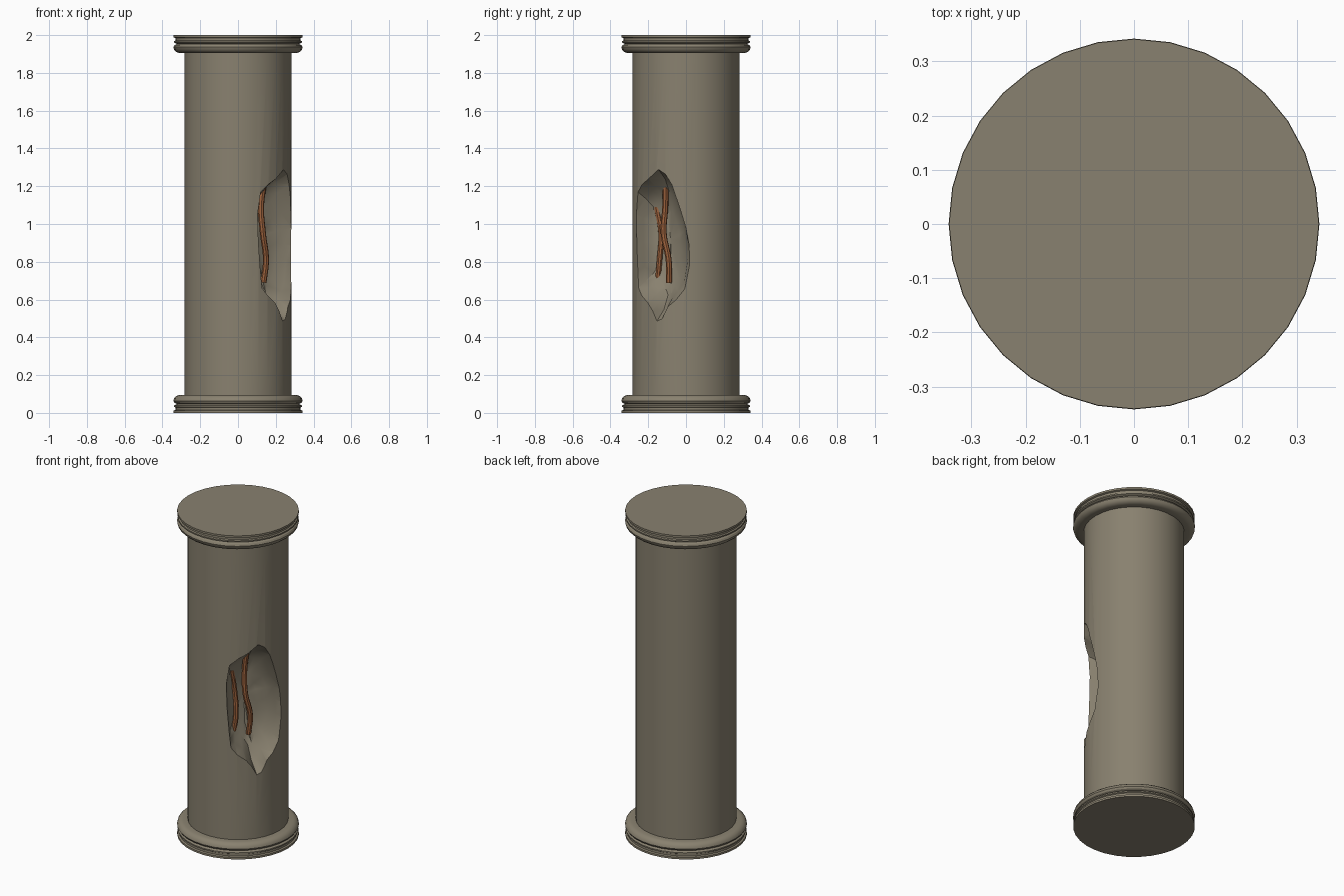
import bpy, bmesh, math, random
from mathutils import Vector

if "Cube" in bpy.data.objects:
    bpy.data.objects.remove(bpy.data.objects["Cube"])

random.seed(4)


def material(name, rgb):
    m = bpy.data.materials.new(name)
    m.diffuse_color = (*rgb, 1)
    m.use_nodes = True
    m.node_tree.nodes["Principled BSDF"].inputs["Base Color"].default_value = m.diffuse_color
    return m


STONE = material("weathered stone", (0.25, 0.22, 0.16))
RUST = material("rusty iron", (0.33, 0.12, 0.045))


def finish(name, bm, mat):
    bmesh.ops.recalc_face_normals(bm, faces=bm.faces)
    me = bpy.data.meshes.new(name)
    bm.to_mesh(me)
    bm.free()
    ob = bpy.data.objects.new(name, me)
    bpy.context.collection.objects.link(ob)
    me.materials.append(mat)
    return ob


def activate(ob):
    bpy.ops.object.select_all(action='DESELECT')
    ob.select_set(True)
    bpy.context.view_layer.objects.active = ob


def loft(bm, rings):
    """Bridge equal-length closed rings of points; returns vertex rings."""
    vs = [[bm.verts.new(p) for p in r] for r in rings]
    n = len(vs[0])
    for a, b in zip(vs, vs[1:]):
        for i in range(n):
            j = (i + 1) % n
            bm.faces.new((a[i], a[j], b[j], b[i]))
    return vs


# column: turned profile, mirrored top and bottom
half = [(0.341, 0), (0.341, 0.012), (0.331, 0.016), (0.331, 0.028),
        (0.338, 0.032), (0.338, 0.04), (0.324, 0.047), (0.336, 0.053),
        (0.342, 0.064), (0.338, 0.078), (0.325, 0.09), (0.31, 0.095),
        (0.282, 0.095)]
profile = half + [(r, 2 - z) for r, z in reversed(half)]
SIDES = 32
bm = bmesh.new()
rings = loft(bm, [[(r * math.cos(math.tau * i / SIDES), r * math.sin(math.tau * i / SIDES), z)
                   for i in range(SIDES)] for r, z in profile])
bm.faces.new(rings[0])
bm.faces.new(rings[-1])
column = finish("column", bm, STONE)

# broken hollow: jagged outline (sideways, height) lofted inwards
ang = math.radians(-31)
out = Vector((math.cos(ang), math.sin(ang), 0))
side = Vector((-math.sin(ang), math.cos(ang), 0))
outline = [(0, 1.29), (0.04, 1.265), (0.075, 1.21), (0.118, 1.08), (0.145, 0.98),
           (0.16, 0.89), (0.163, 0.79), (0.14, 0.655), (0.1, 0.6), (0.053, 0.56),
           (0.02, 0.495), (-0.01, 0.485), (-0.04, 0.54), (-0.07, 0.58), (-0.12, 0.62),
           (-0.15, 0.66), (-0.158, 0.75), (-0.168, 0.9), (-0.172, 1.05),
           (-0.157, 1.17), (-0.11, 1.215), (-0.066, 1.24)]


def hollow_ring(scale, f):
    pts = []
    for t, z in outline:
        t2 = -0.02 * (1 - scale) + t * scale
        z2 = 0.92 + (z - 0.92) * scale
        surf = math.sqrt(0.283 ** 2 - t2 ** 2)
        floor = 0.128 + 0.2 * max(t2, -0.05)
        d = surf + (floor - surf) * f
        if 0 < f < 1:
            d += random.uniform(-0.007, 0.007)
        pts.append(out * d + side * t2 + Vector((0, 0, z2)))
    return pts


outer = [out * 0.42 + side * t + Vector((0, 0, z)) for t, z in outline]
bm = bmesh.new()
rings = loft(bm, [outer] + [hollow_ring(s, f) for s, f in
                            ((1, 0), (0.86, 0.45), (0.68, 0.8), (0.4, 0.95))])
bm.faces.new(rings[0])
tip = bm.verts.new(out * 0.125 + side * -0.02 + Vector((0, 0, 0.92)))
last = rings[-1]
for i in range(len(last)):
    bm.faces.new((last[i], last[(i + 1) % len(last)], tip))
bmesh.ops.triangulate(bm, faces=bm.faces)
cutter = finish("hollow_cutter", bm, STONE)
cutter.hide_render = True

activate(column)
mod = column.modifiers.new("hollow", 'BOOLEAN')
mod.operation = 'DIFFERENCE'
mod.solver = 'EXACT'
mod.object = cutter
bpy.ops.object.modifier_apply(modifier=mod.name)
bpy.data.objects.remove(cutter)
activate(column)
bpy.ops.object.shade_smooth_by_angle(angle=math.radians(32))


# exposed bent reinforcing bars
def bar(name, pts, radius):
    cu = bpy.data.curves.new(name, 'CURVE')
    cu.dimensions = '3D'
    cu.bevel_depth = radius
    cu.bevel_resolution = 2
    cu.resolution_u = 6
    cu.use_fill_caps = True
    sp = cu.splines.new('BEZIER')
    sp.bezier_points.add(len(pts) - 1)
    for bp, p in zip(sp.bezier_points, pts):
        bp.co = p
        bp.handle_left_type = bp.handle_right_type = 'AUTO'
    cu.materials.append(RUST)
    ob = bpy.data.objects.new(name, cu)
    bpy.context.collection.objects.link(ob)
    activate(ob)
    bpy.ops.object.convert(target='MESH')
    bpy.ops.object.shade_smooth_by_angle(angle=math.radians(40))


bar("long_bar", [(0.14, -0.108, 1.24), (0.122, -0.11, 1.09), (0.132, -0.118, 0.95),
                 (0.148, -0.092, 0.81), (0.135, -0.09, 0.69)], 0.016)
bar("short_bar", [(0.062, -0.155, 1.09), (0.07, -0.132, 0.95),
                  (0.084, -0.14, 0.81), (0.072, -0.15, 0.7)], 0.015)
